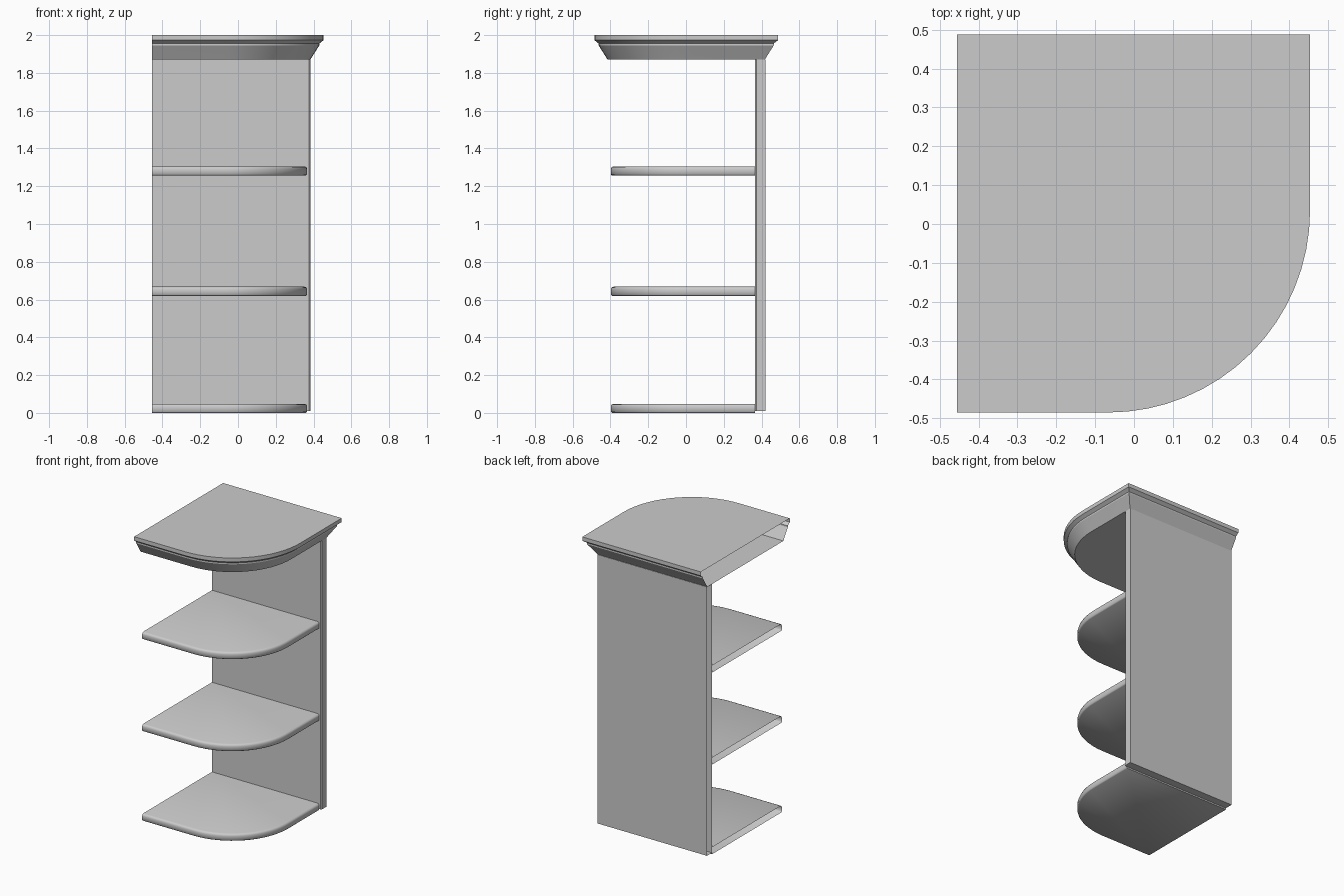
import bpy, bmesh, math

cube = bpy.data.objects.get("Cube")
if cube:
    bpy.data.objects.remove(cube, do_unlink=True)

grey = bpy.data.materials.new("plain grey")
grey.use_nodes = True
colour = (0.6, 0.6, 0.6, 1)
grey.diffuse_color = colour
grey.node_tree.nodes["Principled BSDF"].inputs["Base Color"].default_value = colour

LEFT_X = -0.455          # flat open side that meets the neighbouring unit
CENTRE = (-0.067, 0.035)  # centre of the rounded front corner
STEPS = 16


def outline(radius, back):
    """Front edge, rounded corner and right edge, ending at the back."""
    cx, cy = CENTRE
    pts = [(LEFT_X, cy - radius)]
    for i in range(STEPS + 1):
        a = math.pi / 2 * (i / STEPS - 1)
        pts.append((cx + radius * math.cos(a), cy + radius * math.sin(a)))
    pts.append((cx + radius, back))
    pts.append((LEFT_X, back))
    return pts


def loft(name, rings, smooth_angle):
    """Skin stacked outlines, capped above and below, open on the flat side."""
    bm = bmesh.new()
    rows = [[bm.verts.new((x, y, z)) for x, y in pts] for pts, z in rings]
    for low, high in zip(rows, rows[1:]):
        for i in range(len(low) - 1):
            bm.faces.new((low[i], low[i + 1], high[i + 1], high[i]))
    bm.faces.new(rows[0][::-1])
    bm.faces.new(rows[-1])
    mesh = bpy.data.meshes.new(name)
    bm.to_mesh(mesh)
    bm.free()
    mesh.materials.append(grey)
    obj = bpy.data.objects.new(name, mesh)
    bpy.context.collection.objects.link(obj)
    bpy.ops.object.select_all(action="DESELECT")
    obj.select_set(True)
    bpy.context.view_layer.objects.active = obj
    bpy.ops.object.shade_smooth_by_angle(angle=math.radians(smooth_angle))
    return obj


# Shelves with softly rounded edges
SHELF_R, SHELF_BACK, SHELF_H = 0.433, 0.365, 0.048
shelf_profile = [(0.006, 0), (0, 0.006), (0, SHELF_H - 0.014),
                 (0.004, SHELF_H - 0.004), (0.014, SHELF_H)]
for name, z in (("bottom_shelf", 0), ("middle_shelf", 0.62), ("upper_shelf", 1.257)):
    loft(name, [(outline(SHELF_R - inset, SHELF_BACK), z + h)
                for inset, h in shelf_profile], 50)

# Back panel with a small chamfer on its front right edge
panel = [(LEFT_X, 0.365), (0.375, 0.365), (0.383, 0.373),
         (0.383, 0.42), (LEFT_X, 0.42)]
loft("back_panel", [(panel, 0.01), (panel, 1.87)], 20)

# Crown moulding running round the front, right side and back
crown_profile = [(0.07, 1.87), (0.045, 1.91), (0.022, 1.946), (0.022, 1.956),
                 (0.012, 1.964), (0, 1.973), (0, 2.0)]
loft("crown_moulding", [(outline(0.52 - inset, 0.487 - inset), z)
                        for inset, z in crown_profile], 25)
